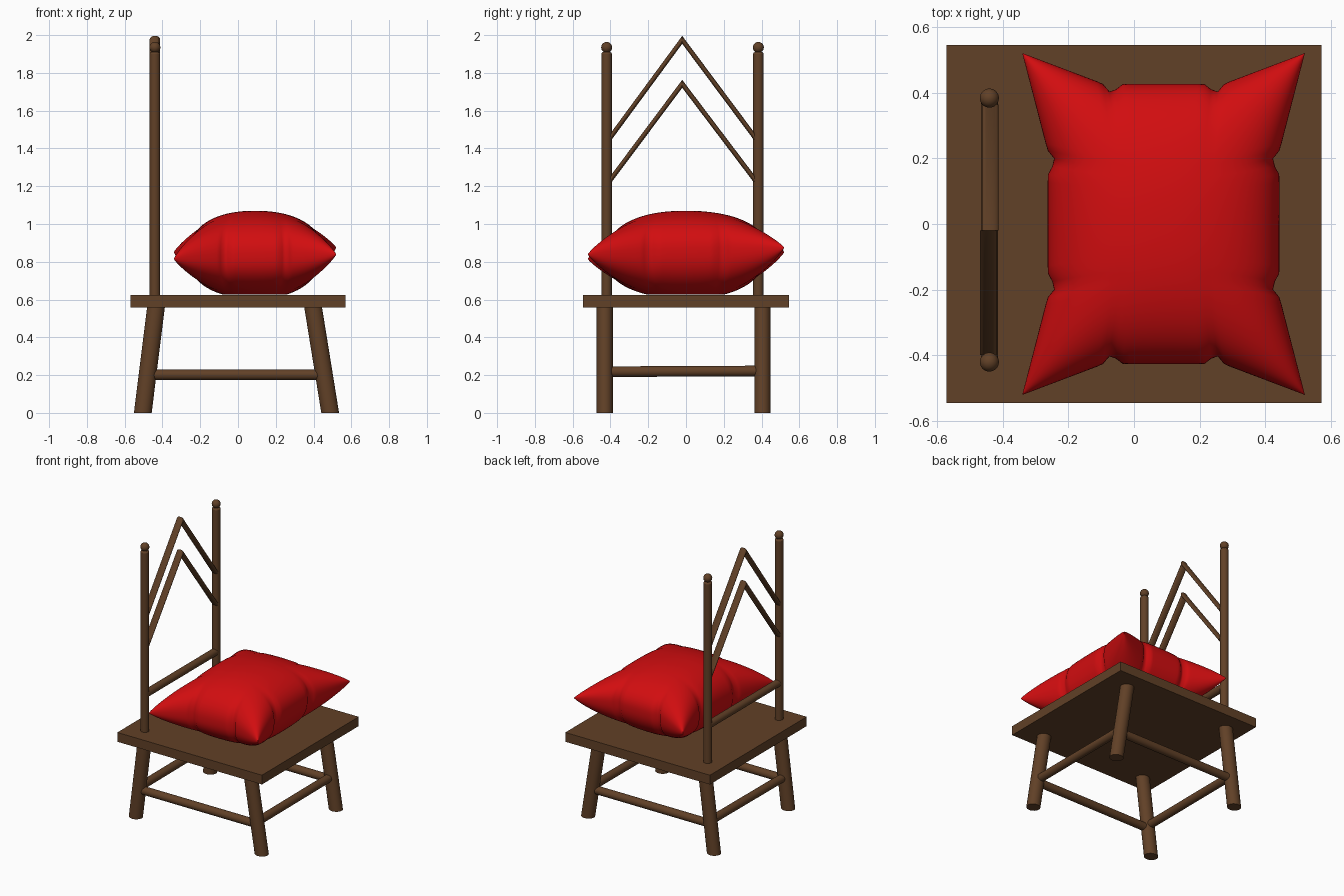
import bpy, bmesh, math
from mathutils import Matrix, Vector

if "Cube" in bpy.data.objects:
    bpy.data.objects.remove(bpy.data.objects["Cube"])


def material(name, rgb):
    m = bpy.data.materials.new(name)
    m.use_nodes = True
    m.diffuse_color = (*rgb, 1)
    bsdf = m.node_tree.nodes["Principled BSDF"]
    bsdf.inputs["Base Color"].default_value = (*rgb, 1)
    bsdf.inputs["Roughness"].default_value = 0.6
    return m


WOOD = material("dark_wood", (0.12, 0.052, 0.02))
RED = material("red_fabric", (0.64, 0.004, 0.005))
X, Y, Z = Vector((1, 0, 0)), Vector((0, 1, 0)), Vector((0, 0, 1))


def finish(bm, name, mat, angle=40):
    bmesh.ops.recalc_face_normals(bm, faces=bm.faces)
    mesh = bpy.data.meshes.new(name)
    bm.to_mesh(mesh)
    bm.free()
    mesh.materials.append(mat)
    ob = bpy.data.objects.new(name, mesh)
    bpy.context.collection.objects.link(ob)
    bpy.ops.object.select_all(action='DESELECT')
    ob.select_set(True)
    bpy.context.view_layer.objects.active = ob
    bpy.ops.object.shade_smooth_by_angle(angle=math.radians(angle))
    return ob


def rod(name, p, q, side, up, a, b):
    """Round bar from p to q; its end rings are spanned by side * a and up * b."""
    p, q = Vector(p), Vector(q)
    bm = bmesh.new()
    cols = (side * a, up * b, q - p, (p + q) / 2)
    frame = Matrix([[c[i] for c in cols] for i in range(3)] + [[0, 0, 0, 1]])
    bmesh.ops.create_cone(bm, cap_ends=True, segments=32, radius1=1, radius2=1,
                          depth=1, matrix=frame)
    return finish(bm, name, WOOD)


# Seat board
bm = bmesh.new()
bmesh.ops.create_cube(bm, size=1, matrix=Matrix.Translation((0, 0, 0.592))
                      @ Matrix.Diagonal((1.14, 1.09, 0.066, 1)))
finish(bm, "seat", WOOD)

# Splayed legs, cut level with the floor
LEG_Y = {"front": -0.43, "back": 0.405}
for end, y in LEG_Y.items():
    rod(f"{end}_right_leg", (-0.504, y, 0), (-0.433, y, 0.57), X, Y, 0.047, 0.043)
    rod(f"{end}_left_leg", (0.488, y, 0), (0.396, y, 0.57), X, Y, 0.047, 0.043)
    rod(f"{end}_stretcher", (-0.47, y, 0.202), (0.45, y, 0.202), Y, Z, 0.028, 0.028)
for side, x in (("right", -0.476), ("left", 0.452)):
    rod(f"{side}_stretcher", (x, LEG_Y["front"], 0.218), (x, LEG_Y["back"], 0.222),
        X, Z, 0.028, 0.028)

# Backrest posts with ball finials
BACK_X = -0.44
POST_Y = {"front": -0.42, "back": 0.383}
for end, y in POST_Y.items():
    post = rod(f"{end}_back_post", (BACK_X, y, 0.6), (BACK_X, y, 1.91), X, Y, 0.028, 0.028)
    bevel = post.modifiers.new("rounded_end", 'BEVEL')
    bevel.width, bevel.segments = 0.009, 2
    bm = bmesh.new()
    bmesh.ops.create_uvsphere(bm, u_segments=32, v_segments=16, radius=0.029,
                              matrix=Matrix.Translation((BACK_X, y, 1.935)))
    finish(bm, f"{end}_finial", WOOD)

# Lower back rail and the two pointed slats, mitred at the peak
rod("back_rail", (BACK_X, POST_Y["front"], 0.885), (BACK_X, POST_Y["back"], 0.885),
    X, Z, 0.026, 0.026)
for name, peak, foot in (("upper", 1.975, 1.46), ("lower", 1.742, 1.235)):
    for end, y in POST_Y.items():
        x = BACK_X + math.copysign(0.003, y)
        inner = y * 0.95
        rod(f"{name}_{end}_slat", (x, inner, foot), (x, -0.02, peak), X, Z, 0.025, 0.021)


# Cushion: two bulging panels joined at a seam, with pulled corners and edge tucks
def edge_width(t):
    t = abs(t)
    return 0.82 if t < 0.36 else 0.8 + 0.2 * (t - 0.36) / 0.64


def tuck(t):
    return 0.045 * math.exp(-((abs(t) - 0.36) / 0.04) ** 2)


def bulge(t):
    return max(0, 1 - abs(t) ** 2.2) ** 0.43


def cushion_point(s, t, sign):
    u, v = math.sin(s * math.pi / 2), math.sin(t * math.pi / 2)
    x = 0.09 + 0.43 * u * (edge_width(v) - tuck(v) * abs(u) ** 5)
    y = 0.52 * v * (edge_width(u) - tuck(u) * abs(v) ** 5)
    h = bulge(u) * bulge(v)
    rise = 0.225 * h if sign > 0 else -min(0.24 * h, 0.214 + 0.01 * h)
    tilt = (0.012 * u + 0.018 * v) * (1 - h)
    return x, y, max(0.626, 0.845 + rise + tilt)


N = 64
bm = bmesh.new()
for sign in (1, -1):
    grid = [[bm.verts.new(cushion_point(2 * i / N - 1, 2 * j / N - 1, sign))
             for j in range(N + 1)] for i in range(N + 1)]
    for i in range(N):
        for j in range(N):
            bm.faces.new((grid[i][j], grid[i + 1][j], grid[i + 1][j + 1], grid[i][j + 1]))
bmesh.ops.remove_doubles(bm, verts=bm.verts, dist=0.0002)
finish(bm, "cushion", RED, 70)
